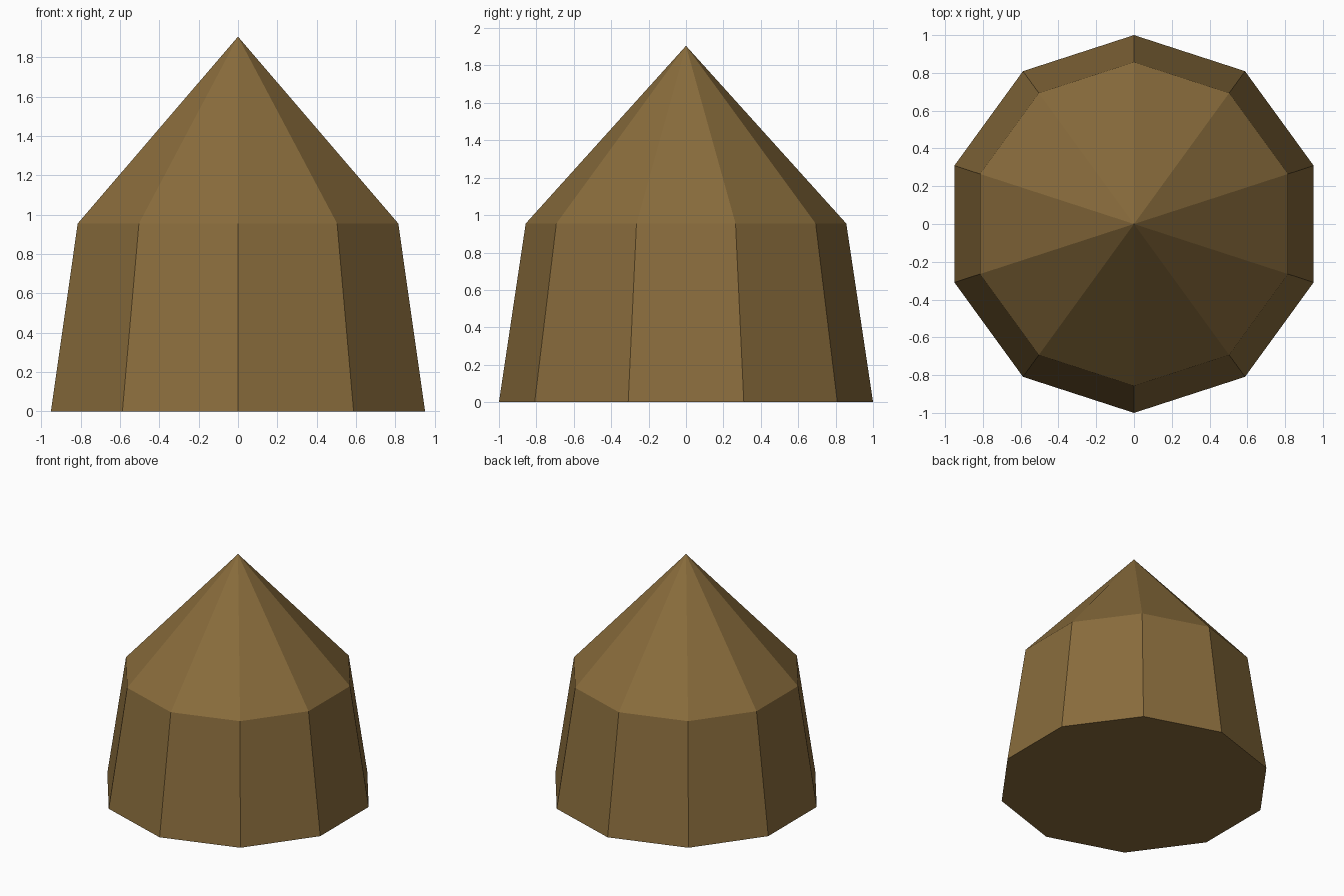
import bpy, bmesh
from math import sin, cos, pi

cube = bpy.data.objects.get("Cube")
if cube:
    bpy.data.objects.remove(cube, do_unlink=True)

SIDES = 10
BASE_R, EAVE_R = 1.0, 0.857
EAVE_Z, TIP_Z = 0.955, 1.905

# Brown material
brown = bpy.data.materials.new("warm brown")
color = (0.25, 0.15, 0.045, 1)
brown.diffuse_color = color
brown.use_nodes = True
bsdf = next(n for n in brown.node_tree.nodes if n.type == "BSDF_PRINCIPLED")
bsdf.inputs["Base Color"].default_value = color

bm = bmesh.new()


def ring(radius, z):
    """Decagon with a corner pointing to the front."""
    angles = [2 * pi * i / SIDES - pi / 2 for i in range(SIDES)]
    return [bm.verts.new((radius * cos(a), radius * sin(a), z)) for a in angles]


# Tapered wall, pointed top and closed floor
base, eave = ring(BASE_R, 0), ring(EAVE_R, EAVE_Z)
tip = bm.verts.new((0, 0, TIP_Z))
for i in range(SIDES):
    j = (i + 1) % SIDES
    bm.faces.new((base[i], base[j], eave[j], eave[i]))
    bm.faces.new((eave[i], eave[j], tip))
bm.faces.new(base[::-1])

mesh = bpy.data.meshes.new("pointed_hut")
bm.to_mesh(mesh)
bm.free()
mesh.materials.append(brown)
bpy.context.collection.objects.link(bpy.data.objects.new("pointed_hut", mesh))
